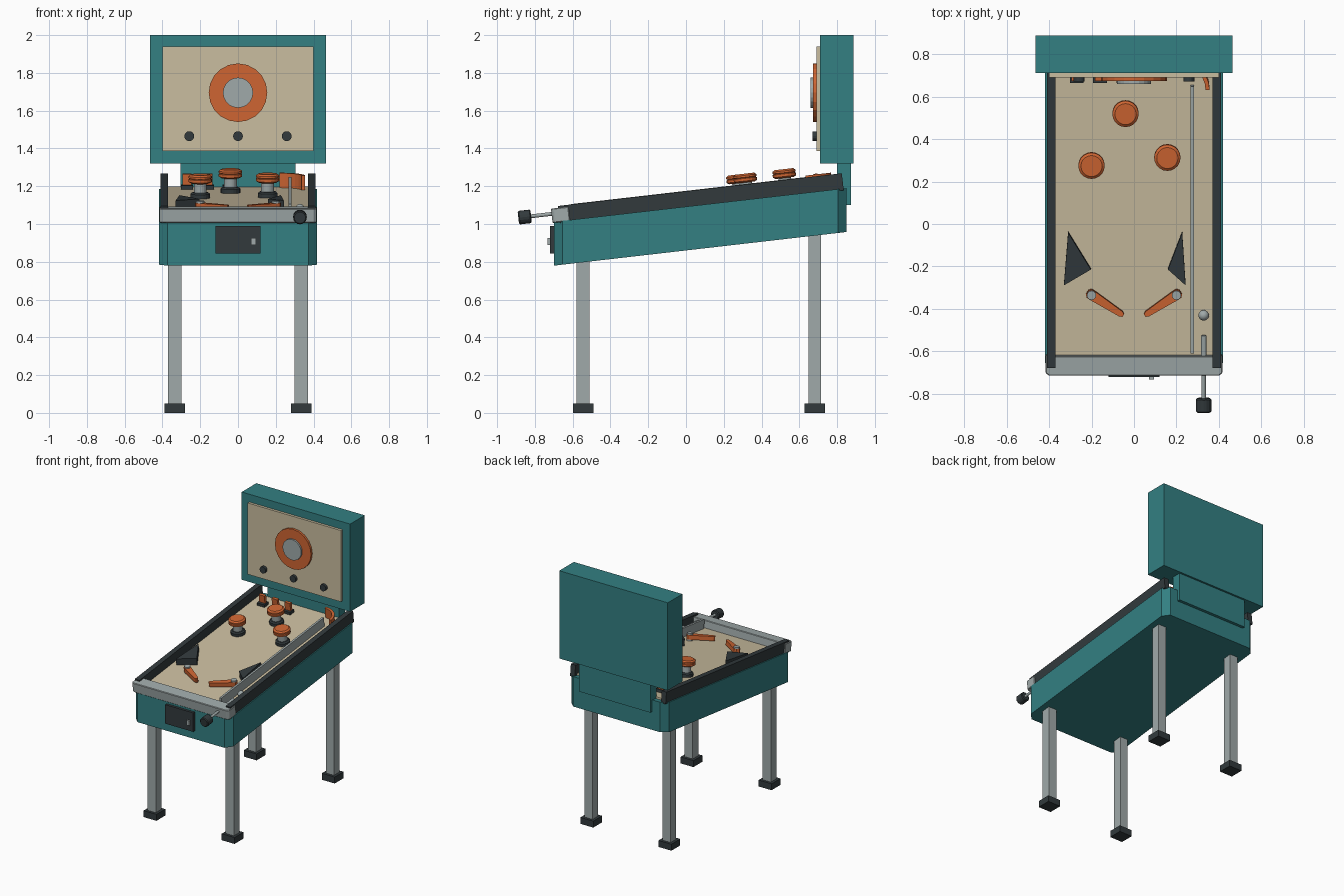
import bpy, bmesh
from math import sin, cos, pi, atan, radians
from mathutils import Matrix

if "Cube" in bpy.data.objects:
    bpy.data.objects.remove(bpy.data.objects["Cube"])

SLOPE = 0.115


def material(name, rgb):
    m = bpy.data.materials.new(name)
    m.diffuse_color = (*rgb, 1)
    m.use_nodes = True
    m.node_tree.nodes["Principled BSDF"].inputs["Base Color"].default_value = m.diffuse_color
    return m


TEAL = material("teal", (0.033, 0.215, 0.225))
ORANGE = material("orange", (0.62, 0.13, 0.032))
CREAM = material("cream", (0.59, 0.51, 0.35))
DARK = material("charcoal", (0.032, 0.042, 0.046))
GREY = material("steel", (0.35, 0.40, 0.40))

# Frames: world, tilted playfield surface, sheared cabinet
WORLD = Matrix.Identity(4)
FIELD = Matrix.Translation((0, 0, 1.105)) @ Matrix.Rotation(atan(SLOPE), 4, 'X')
SHEAR = Matrix.Identity(4)
SHEAR[2][1] = SLOPE


def at(x, y, z=0.0, frame=FIELD):
    return frame @ Matrix.Translation((x, y, z))


def facing_front(x, y, z, frame=WORLD):
    return at(x, y, z, frame) @ Matrix.Rotation(pi / 2, 4, 'X')


def finish(name, bm, mat, frame, bevel=0):
    bmesh.ops.recalc_face_normals(bm, faces=bm.faces)
    if bevel:
        bmesh.ops.bevel(bm, geom=bm.edges[:], offset=bevel, segments=1, affect='EDGES')
    bm.transform(frame)
    me = bpy.data.meshes.new(name)
    bm.to_mesh(me)
    bm.free()
    me.materials.append(mat)
    ob = bpy.data.objects.new(name, me)
    bpy.context.collection.objects.link(ob)
    return ob


def prism(name, outline, z0, z1, mat, frame=WORLD, bevel=0):
    bm = bmesh.new()
    low = [bm.verts.new((x, y, z0)) for x, y in outline]
    top = [bm.verts.new((x, y, z1)) for x, y in outline]
    n = len(outline)
    bm.faces.new(low)
    bm.faces.new(top)
    for i in range(n):
        j = (i + 1) % n
        bm.faces.new((low[i], low[j], top[j], top[i]))
    return finish(name, bm, mat, frame, bevel)


def box(name, x0, x1, y0, y1, z0, z1, mat, frame=WORLD, bevel=0):
    return prism(name, [(x0, y0), (x1, y0), (x1, y1), (x0, y1)], z0, z1, mat, frame, bevel)


def lathe(name, profile, mat, frame, n=20):
    bm = bmesh.new()
    rings = [[bm.verts.new((r * cos(2 * pi * i / n), r * sin(2 * pi * i / n), z))
              for i in range(n)] for r, z in profile]
    for a, b in zip(rings, rings[1:]):
        for i in range(n):
            j = (i + 1) % n
            bm.faces.new((a[i], a[j], b[j], b[i]))
    bm.faces.new(rings[0])
    bm.faces.new(rings[-1])
    return finish(name, bm, mat, frame)


# Cabinet with chamfered upright corners
w, f, b, c = 0.418, -0.70, 0.85, 0.045
plan = [(-w + c, f), (w - c, f), (w, f + c), (w, b - c),
        (w - c, b), (-w + c, b), (-w, b - c), (-w, f + c)]
prism("cabinet", plan, 0.86, 1.092, TEAL, SHEAR)

# Legs and feet
for end, y in (("front", -0.545), ("back", 0.682)):
    for side, x in (("left", -0.335), ("right", 0.335)):
        box(f"{end}_{side}_leg", x - .035, x + .035, y - .034, y + .034, 0.04,
            0.88 + SLOPE * y, GREY)
        box(f"{end}_{side}_foot", x - .055, x + .055, y - .054, y + .054, 0, 0.05, DARK)

# Playfield, side rails and lock bar
box("playfield", -0.375, 0.375, -0.65, 0.81, -0.03, 0, CREAM, FIELD)
for side, s in (("left", -1), ("right", 1)):
    box(f"{side}_rail", s * .37, s * .41, -0.675, 0.838, -0.022, 0.068, DARK, FIELD)
prism("lock_bar", [(-.40, -.713), (.40, -.713), (.416, -.70), (.416, -.62), (-.416, -.62),
                   (-.416, -.70)], -0.018, 0.058, GREY, FIELD, 0.004)

# Coin door
box("coin_door", -0.12, 0.12, -0.72, -0.69, 0.843, 0.99, DARK)
box("coin_door_latch", 0.07, 0.095, -0.733, -0.715, 0.888, 0.925, GREY)

# Backbox, neck and decorated panel
box("neck", -0.305, 0.305, 0.80, 0.873, 1.10, 1.33, TEAL)
box("backbox", -0.465, 0.465, 0.71, 0.888, 1.32, 2.0, TEAL)
box("back_panel", -0.40, 0.40, 0.69, 0.715, 1.387, 1.94, CREAM)
lathe("panel_ring", [(.155, -.005), (.155, .017)], ORANGE, facing_front(0, .69, 1.695))
lathe("panel_disc", [(.08, 0), (.08, .03)], GREY, facing_front(0, .69, 1.695))
for i, x in enumerate((-0.258, 0, 0.258)):
    lathe(f"panel_lamp_{i}", [(.026, -.005), (.026, .02)], DARK,
          facing_front(x, .69, 1.465), 16)

# Bumpers
for i, (x, y) in enumerate(((-0.04, 0.535), (-0.2, 0.289), (0.157, 0.327))):
    m = at(x, y)
    lathe(f"bumper_base_{i}", [(.052, -.005), (.052, .022), (.042, .03)], DARK, m)
    lathe(f"bumper_post_{i}", [(.034, .02), (.034, .09)], GREY, m)
    lathe(f"bumper_cap_{i}", [(.048, .078), (.062, .086), (.062, .100), (.055, .103),
                              (.062, .106), (.062, .116), (.05, .125)], ORANGE, m)

# Slingshots
prism("left_slingshot", [(-.31, -.035), (-.33, -.285), (-.203, -.21)], -.005, .052, DARK, FIELD)
prism("right_slingshot", [(.227, -.035), (.243, -.285), (.16, -.21)], -.005, .052, DARK, FIELD)

# Flippers with pivot caps
for side, s in (("left", -1), ("right", 1)):
    m = at(s * .2, -.332) @ Matrix.Rotation(radians(-33 if s < 0 else 213), 4, 'Z')
    prism(f"{side}_flipper", [(-.024, -.012), (-.012, -.023), (.01, -.023), (.165, -.014),
                              (.178, -.007), (.178, .007), (.165, .014), (.01, .023),
                              (-.012, .023), (-.024, .012)], .012, .045, ORANGE, m)
    lathe(f"{side}_flipper_pivot", [(.022, -.005), (.022, .056)], GREY, m, 12)

# Drop targets at the back
for i, x in enumerate((-0.27, -0.16, -0.05)):
    box(f"target_base_{i}", x - .032, x + .032, .67, .72, -.005, .022, DARK, FIELD)
    box(f"target_{i}", x - .024, x + .024, .688, .71, .015, .082, ORANGE, FIELD)

# Shooter lane: divider, curved deflector, ball, plunger
box("lane_divider", .267, .283, -.605, .66, -.005, .07, GREY, FIELD)
arc = [i * pi / 12 for i in range(7)]
curve = [(.22 + .136 * cos(a), .645 + .136 * sin(a)) for a in arc]
curve += [(.22 + .117 * cos(a), .645 + .117 * sin(a)) for a in reversed(arc)]
prism("lane_deflector", curve, -.005, .078, ORANGE, FIELD)

bm = bmesh.new()
bmesh.ops.create_uvsphere(bm, u_segments=20, v_segments=12, radius=.025)
for face in bm.faces:
    face.smooth = True
finish("ball", bm, GREY, at(.328, -.43, .025))

m = facing_front(.328, 0, .03, FIELD)
lathe("plunger_rod", [(.010, .55), (.010, .83)], GREY, m, 12)
lathe("plunger_tip", [(.013, .525), (.013, .62)], GREY, m, 12)
lathe("plunger_knob", [(.030, .822), (.036, .828), (.036, .884), (.030, .89)], DARK, m, 16)
